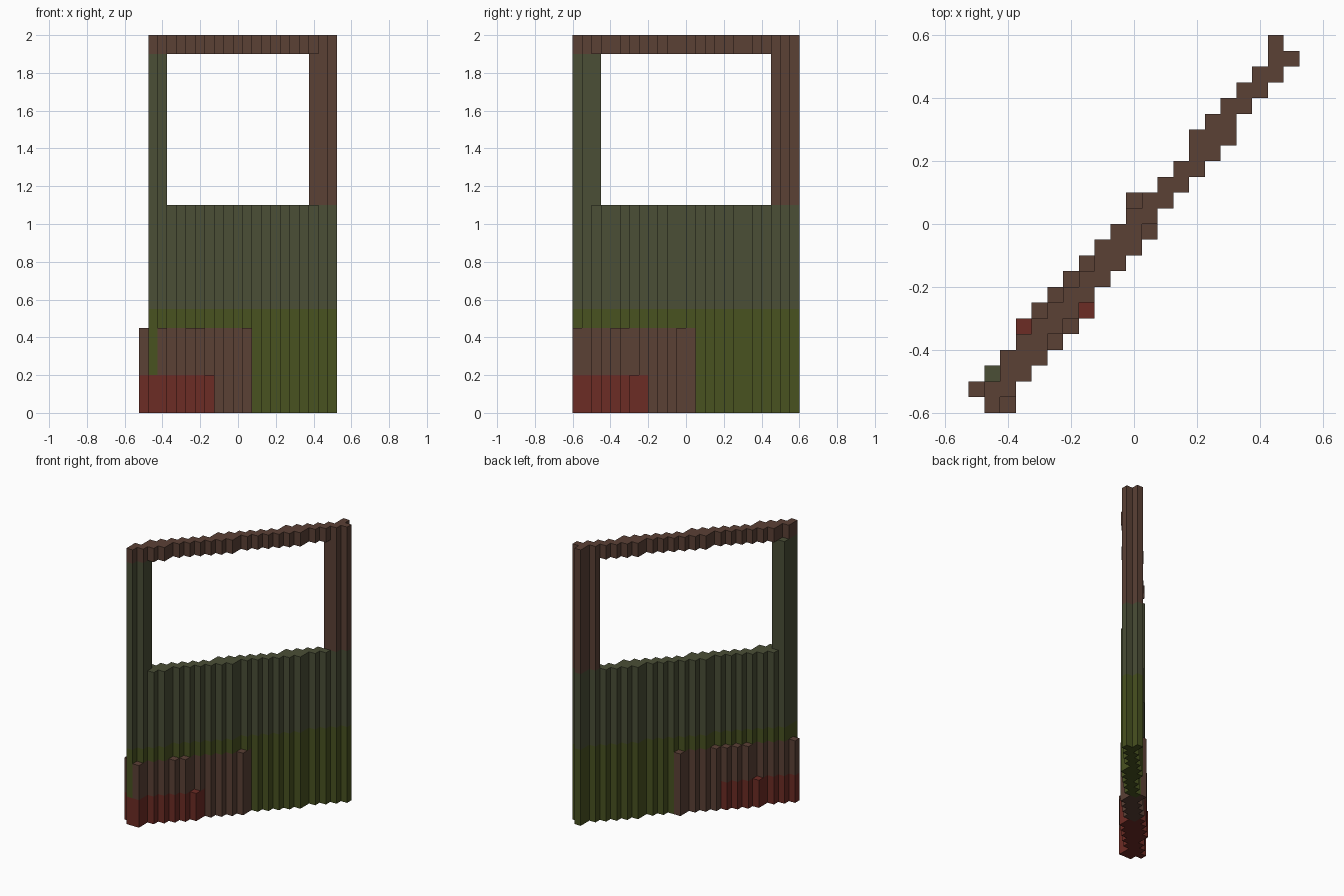
import bpy
import bmesh

if "Cube" in bpy.data.objects:
    bpy.data.objects.remove(bpy.data.objects["Cube"])

S = 0.05                                        # square bar width
LEVELS = [0, 0.2, 0.45, 0.55, 1.1, 1.9, 2.0]    # heights where the panel changes

# Flat colours (linear)
COLOURS = {
    "brown": (0.104, 0.052, 0.036),
    "dull_green": (0.069, 0.077, 0.037),
    "olive": (0.066, 0.085, 0.0145),
    "rust_red": (0.152, 0.025, 0.018),
}
MATS = {}
for name, rgb in COLOURS.items():
    MATS[name] = bpy.data.materials.new(name)
    MATS[name].diffuse_color = (*rgb, 1)

# Part name -> colour
PARTS = {
    "bottom_corner_patch": "rust_red",
    "kick_plate": "brown",
    "lower_panel": "olive",
    "upper_panel": "dull_green",
    "left_post": "dull_green",
    "right_post": "brown",
    "top_rail": "brown",
}

# Door footprint: first and last row filled in each column, starting at column 1
SPANS = [(0, 1), (1, 3), (2, 4), (3, 5), (5, 6), (6, 7), (7, 8), (8, 10), (9, 11),
         (10, 12), (12, 13), (13, 14), (14, 15), (15, 17), (16, 18), (17, 19),
         (19, 20), (20, 21), (21, 23), (22, 22)]
heights = {(c, r): 2.0 for c, (a, b) in enumerate(SPANS, 1) for r in range(a, b + 1)}
# Bars standing proud of the door: plate, corner patch and post edge
for cell in [(0, 1), (2, 0), (5, 4), (6, 5), (11, 11),
             (10, 13), (7, 9), (6, 8), (5, 7), (4, 6)]:
    heights[cell] = 0.45
heights[(7, 6)] = heights[(3, 5)] = 0.2
heights[(1, 2)] = 1.9


def part_at(c, r, k):
    """Name of the part filling this bar at level k, or None where empty."""
    if not 0 <= k < len(LEVELS) - 1 or LEVELS[k + 1] > heights.get((c, r), -1) + 1e-6:
        return None
    along = c + r                               # distance along the door
    if k == 0 and along < 14.5:
        return "bottom_corner_patch"
    if k <= 1 and along < 23.5 and (c, r) != (1, 0):
        return "kick_plate"
    if k <= 2:
        return "lower_panel"
    if k == 3:
        return "upper_panel"
    if k == 5:
        return "top_rail"
    if c <= 2 and r <= 2:
        return "left_post"
    if c >= 18 and r >= 21:
        return "right_post"
    return None                                 # window opening


# Unit-box sides: direction and outward-wound corners
SIDES = {
    (1, 0, 0): [(1, 0, 0), (1, 1, 0), (1, 1, 1), (1, 0, 1)],
    (-1, 0, 0): [(0, 1, 0), (0, 0, 0), (0, 0, 1), (0, 1, 1)],
    (0, 1, 0): [(1, 1, 0), (0, 1, 0), (0, 1, 1), (1, 1, 1)],
    (0, -1, 0): [(0, 0, 0), (1, 0, 0), (1, 0, 1), (0, 0, 1)],
    (0, 0, 1): [(0, 0, 1), (1, 0, 1), (1, 1, 1), (0, 1, 1)],
    (0, 0, -1): [(0, 1, 0), (1, 1, 0), (1, 0, 0), (0, 0, 0)],
}


def build(part, colour):
    """Mesh the outer faces of every bar section belonging to one part."""
    bm = bmesh.new()
    verts = {}

    def vert(i, j, k):
        if (i, j, k) not in verts:
            verts[i, j, k] = bm.verts.new((-0.525 + i * S, -0.6 + j * S, LEVELS[k]))
        return verts[i, j, k]

    for c, r in heights:
        for k in range(len(LEVELS) - 1):
            if part_at(c, r, k) != part:
                continue
            for (dx, dy, dz), corners in SIDES.items():
                if part_at(c + dx, r + dy, k + dz) is None:
                    bm.faces.new([vert(c + x, r + y, k + z) for x, y, z in corners])
    mesh = bpy.data.meshes.new(part)
    bm.to_mesh(mesh)
    bm.free()
    mesh.materials.append(MATS[colour])
    bpy.context.collection.objects.link(bpy.data.objects.new(part, mesh))


for part, colour in PARTS.items():
    build(part, colour)

for m in bpy.data.materials:
    if m.users and not m.is_grease_pencil:
        m.use_nodes = True
        m.node_tree.nodes["Principled BSDF"].inputs["Base Color"].default_value = m.diffuse_color
